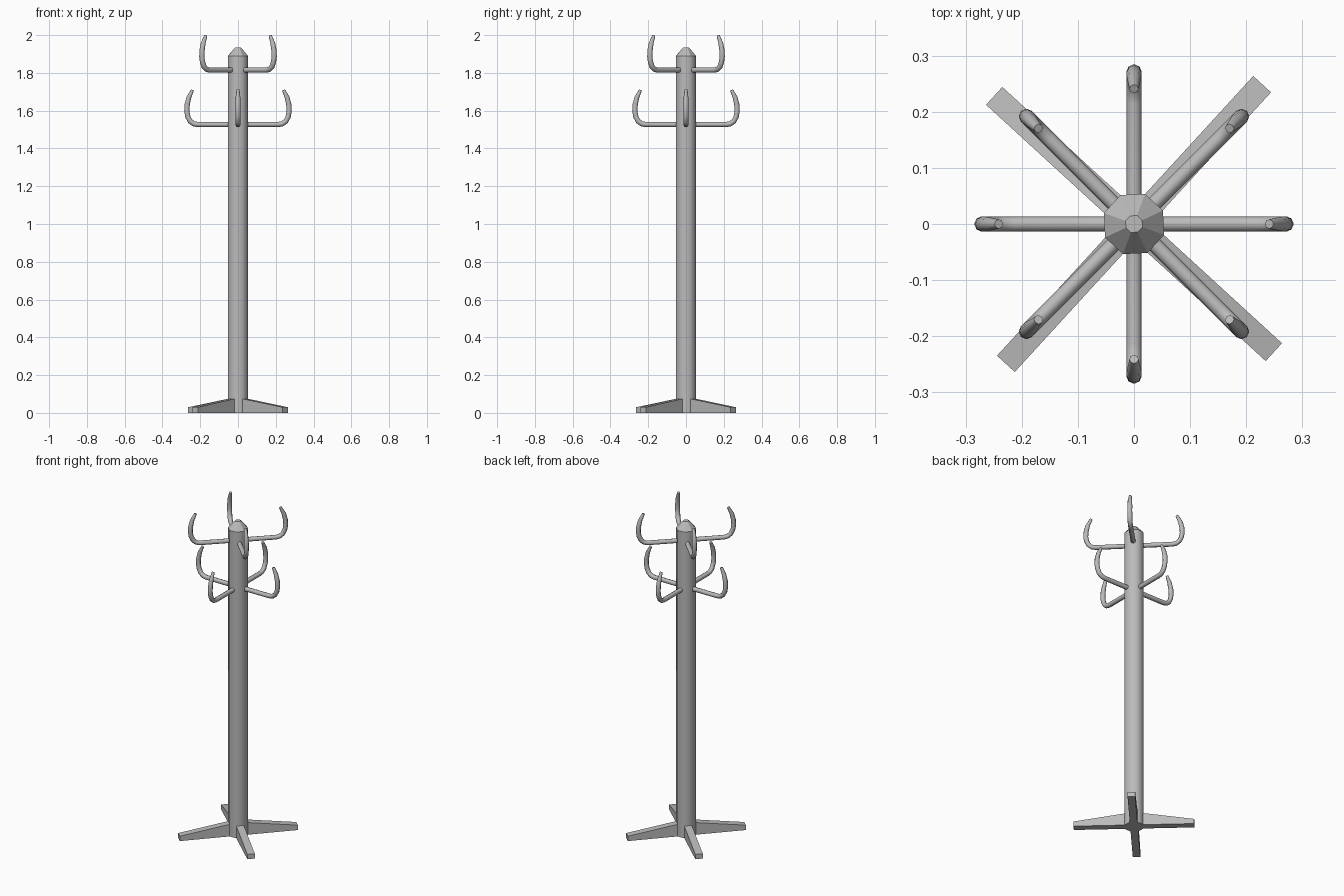
import bpy, bmesh, math
from mathutils import Matrix, Vector

cube = bpy.data.objects.get("Cube")
if cube:
    bpy.data.objects.remove(cube, do_unlink=True)

TWIST = math.radians(2.5)

grey = bpy.data.materials.new("grey metal")
grey.use_nodes = True
grey.diffuse_color = (0.5, 0.5, 0.5, 1)
grey.node_tree.nodes["Principled BSDF"].inputs["Base Color"].default_value = (0.5, 0.5, 0.5, 1)


def smooth(obj):
    bpy.ops.object.select_all(action='DESELECT')
    obj.select_set(True)
    bpy.context.view_layer.objects.active = obj
    bpy.ops.object.shade_smooth_by_angle(angle=math.radians(47))


def add_mesh(name, bm):
    bmesh.ops.recalc_face_normals(bm, faces=bm.faces)
    mesh = bpy.data.meshes.new(name)
    bm.to_mesh(mesh)
    bm.free()
    mesh.materials.append(grey)
    obj = bpy.data.objects.new(name, mesh)
    bpy.context.collection.objects.link(obj)
    return obj


def octagon_frustum(name, r_low, r_high, z_low, z_high):
    bm = bmesh.new()
    place = (Matrix.Translation((0, 0, (z_low + z_high) / 2))
             @ Matrix.Rotation(TWIST + math.pi / 8, 4, 'Z'))
    bmesh.ops.create_cone(bm, cap_ends=True, segments=8, radius1=r_low,
                          radius2=r_high, depth=z_high - z_low, matrix=place)
    return add_mesh(name, bm)


# Pole and its faceted cap
smooth(octagon_frustum("pole", 0.057, 0.057, 0, 1.89))
octagon_frustum("pole_cap", 0.057, 0.016, 1.89, 1.935)


# Tapered feet: a side profile given thickness
def foot(name, angle):
    bm = bmesh.new()
    profile = [(0.02, 0), (0.338, 0), (0.338, 0.03), (0.05, 0.075), (0.02, 0.075)]
    face = bm.faces.new([bm.verts.new((r, -0.0215, z)) for r, z in profile])
    side = bmesh.ops.extrude_face_region(bm, geom=[face])["geom"]
    bmesh.ops.translate(bm, vec=(0, 0.043, 0),
                        verts=[v for v in side if isinstance(v, bmesh.types.BMVert)])
    bm.transform(Matrix.Rotation(angle, 4, 'Z'))
    add_mesh(name, bm)


# Hooks: a round tube swept along a bent path, thinner at the tip
HOOK_PATH = [(0.03, 0, 1), (0.215, 0, 1), (0.236, 0.004, 1), (0.254, 0.018, 1),
             (0.266, 0.042, 1), (0.271, 0.072, 1), (0.269, 0.105, 1),
             (0.26, 0.143, 0.9), (0.241, 0.183, 0.6)]


def hook(name, angle, height):
    curve = bpy.data.curves.new(name, 'CURVE')
    curve.dimensions = '3D'
    curve.bevel_depth = 0.0138
    curve.bevel_resolution = 2
    curve.use_fill_caps = True
    spline = curve.splines.new('POLY')
    spline.points.add(len(HOOK_PATH) - 1)
    for point, (r, z, size) in zip(spline.points, HOOK_PATH):
        point.co = (r * math.cos(angle), r * math.sin(angle), height + z, 1)
        point.radius = size
    curve.materials.append(grey)
    obj = bpy.data.objects.new(name, curve)
    bpy.context.collection.objects.link(obj)
    bpy.ops.object.select_all(action='DESELECT')
    obj.select_set(True)
    bpy.context.view_layer.objects.active = obj
    bpy.ops.object.convert(target='MESH')
    smooth(bpy.context.view_layer.objects.active)


for i in range(4):
    quarter = i * math.pi / 2
    foot(f"foot_{i + 1}", quarter + math.pi / 4 + TWIST)
    hook(f"lower_hook_{i + 1}", quarter, 1.527)
    hook(f"upper_hook_{i + 1}", quarter + math.pi / 4, 1.815)
